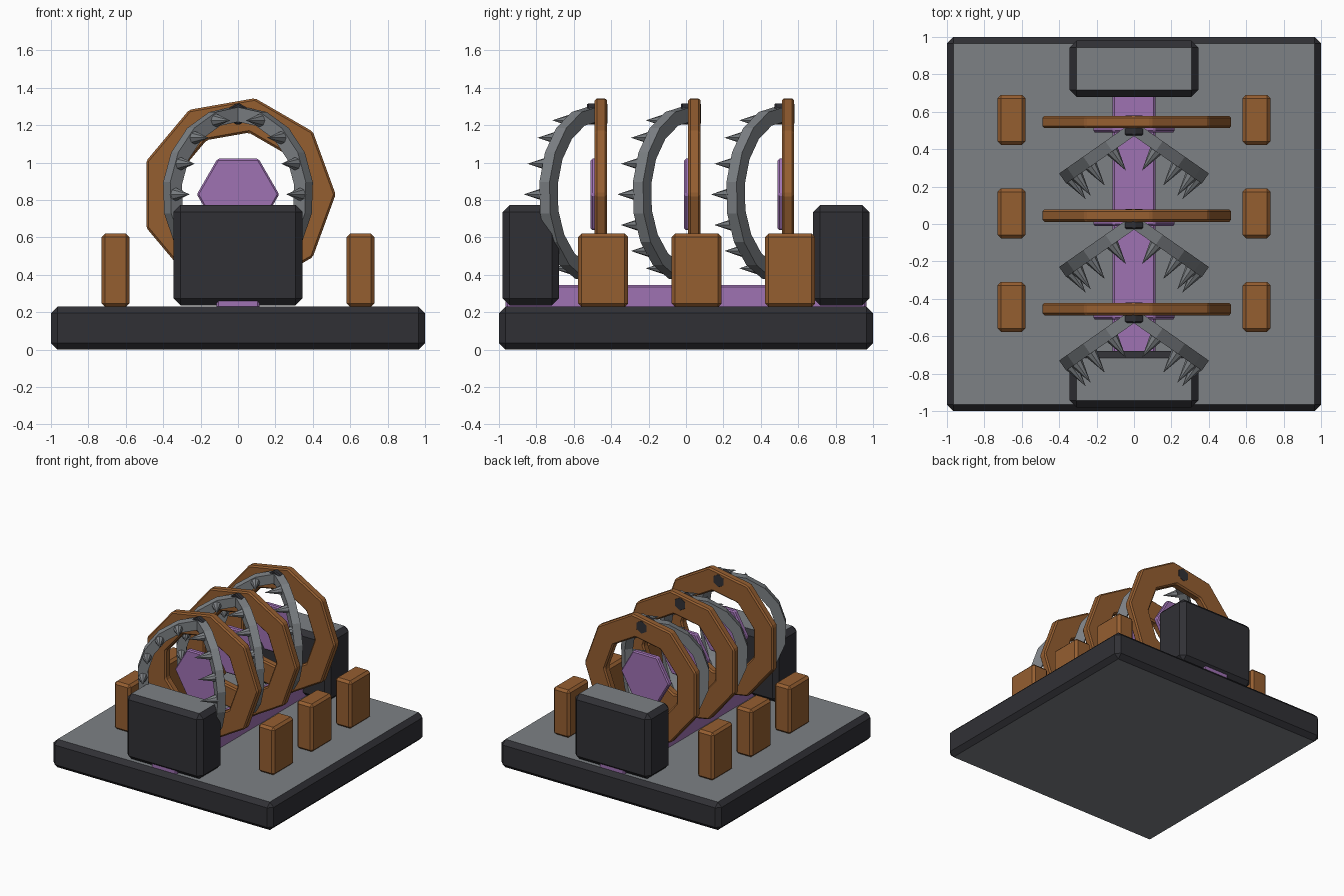
import bpy, bmesh, math
from mathutils import Vector

if "Cube" in bpy.data.objects:
    bpy.data.objects.remove(bpy.data.objects["Cube"])


def material(name, rgb):
    m = bpy.data.materials.new(name)
    m.diffuse_color = (*rgb, 1)
    m.use_nodes = True
    m.node_tree.nodes["Principled BSDF"].inputs["Base Color"].default_value = m.diffuse_color
    return m


DARK = material("dark charcoal", (0.030, 0.030, 0.036))
GREY = material("steel grey", (0.205, 0.22, 0.235))
BROWN = material("rust brown", (0.30, 0.112, 0.03))
PURPLE = material("soft purple", (0.345, 0.168, 0.45))


def finish(bm, name, mats, bevel=0.0, caps=False):
    """Chamfer sharp edges, optionally give level faces the second material."""
    bmesh.ops.recalc_face_normals(bm, faces=bm.faces)
    if bevel:
        edges = [e for e in bm.edges if e.calc_face_angle(0) > 0.3]
        bmesh.ops.bevel(bm, geom=edges, offset=bevel, segments=1, affect='EDGES')
    bm.normal_update()
    if caps:
        for f in bm.faces:
            f.material_index = 1 if abs(f.normal.z) > 0.9 else 0
    me = bpy.data.meshes.new(name)
    bm.to_mesh(me)
    bm.free()
    for m in mats:
        me.materials.append(m)
    ob = bpy.data.objects.new(name, me)
    bpy.context.collection.objects.link(ob)
    return ob


def box(name, lo, hi, mats, bevel, caps=False):
    bm = bmesh.new()
    bmesh.ops.create_cube(bm, size=1)
    for v in bm.verts:
        v.co = Vector([(a + b) / 2 + c * (b - a) for a, b, c in zip(lo, hi, v.co)])
    return finish(bm, name, mats, bevel, caps)


def prism(name, n, r, y0, y1, z, mat, bevel, turn=0.0, hole=0.0):
    """Regular prism along y, with an optional matching hole."""
    bm = bmesh.new()
    radii = [(r, y0), (r, y1)] + ([(hole, y1), (hole, y0)] if hole else [])
    loops = []
    for rad, y in radii:
        loops.append([bm.verts.new((rad * math.cos(turn + math.tau * i / n), y,
                                    z + rad * math.sin(turn + math.tau * i / n)))
                      for i in range(n)])
    k = len(loops)
    for a in range(k if hole else 1):
        p, q = loops[a], loops[(a + 1) % k]
        for i in range(n):
            j = (i + 1) % n
            bm.faces.new((p[i], p[j], q[j], q[i]))
    if not hole:
        bm.faces.new(loops[0])
        bm.faces.new(loops[1])
    return finish(bm, name, [mat], bevel)


CZ = 0.83                      # height of the ring centres
SPREAD = math.radians(35)      # how far each jaw half swings forward


def jaw(name, side, y):
    """Half of a toothed band, swung forward about the upright hinge line."""
    d = Vector((side * math.cos(SPREAD), -math.sin(SPREAD), 0))
    n = Vector((-side * math.sin(SPREAD), -math.cos(SPREAD), 0))
    up = Vector((0, 0, 1))
    centre = Vector((0, y, CZ))

    def place(r, ang, off):
        return centre + d * (r * math.cos(ang)) + up * (r * math.sin(ang)) + n * off

    bm = bmesh.new()
    section = [(0.47, -0.033), (0.47, 0.033), (0.392, 0.033), (0.392, -0.033)]
    rings = []
    for i in range(9):
        ang = math.radians(90 - 164 * i / 8)
        rings.append([bm.verts.new(place(r, ang, o)) for r, o in section])
    for p, q in zip(rings, rings[1:]):
        for a in range(4):
            b = (a + 1) % 4
            bm.faces.new((p[a], p[b], q[b], q[a]))
    bm.faces.new(rings[0])
    bm.faces.new(rings[-1])
    # Teeth
    for i in range(7):
        ang = math.radians(67.5 - 22.5 * i)
        root = place(0.428, ang, 0.025)
        tip = bm.verts.new(place(0.428, ang, 0.16))
        base = [bm.verts.new(root + 0.037 * (d * math.cos(math.tau * k / 8)
                                             + up * math.sin(math.tau * k / 8)))
                for k in range(8)]
        for k in range(8):
            bm.faces.new((base[k], base[(k + 1) % 8], tip))
        bm.faces.new(base)
    return finish(bm, name, [GREY])


# Base slab and the floor strip
box("base", (-1, -1, 0), (1, 1, 0.23), [DARK, GREY], 0.035, True)
box("floor_strip", (-0.115, -0.965, 0.22), (0.115, 0.965, 0.345), [PURPLE], 0.01)

# End blocks
for label, y in (("front", -0.83), ("back", 0.83)):
    box(label + "_block", (-0.345, y - 0.15, 0.237), (0.345, y + 0.15, 0.773),
        [DARK, GREY], 0.037, True)

# Three trap stations, each with ring, core, hinge, jaws and side posts
for i, y in enumerate((-0.455, 0.045, 0.545), 1):
    prism(f"ring_{i}", 9, 0.522, y - 0.033, y + 0.033, CZ, BROWN, 0.011, hole=0.335)
    prism(f"core_{i}", 6, 0.22, y - 0.055, y - 0.01, CZ, PURPLE, 0.009)
    prism(f"hinge_{i}", 6, 0.061, y - 0.073, y + 0.034, 1.26, DARK, 0.008, turn=math.pi / 6)
    for side, label in ((-1, "left"), (1, "right")):
        jaw(f"{label}_jaw_{i}", side, y - 0.035)
        x = side * 0.655
        box(f"{label}_post_{i}", (x - 0.074, y + 0.012 - 0.134, 0.228),
            (x + 0.074, y + 0.012 + 0.134, 0.62), [BROWN], 0.019)
